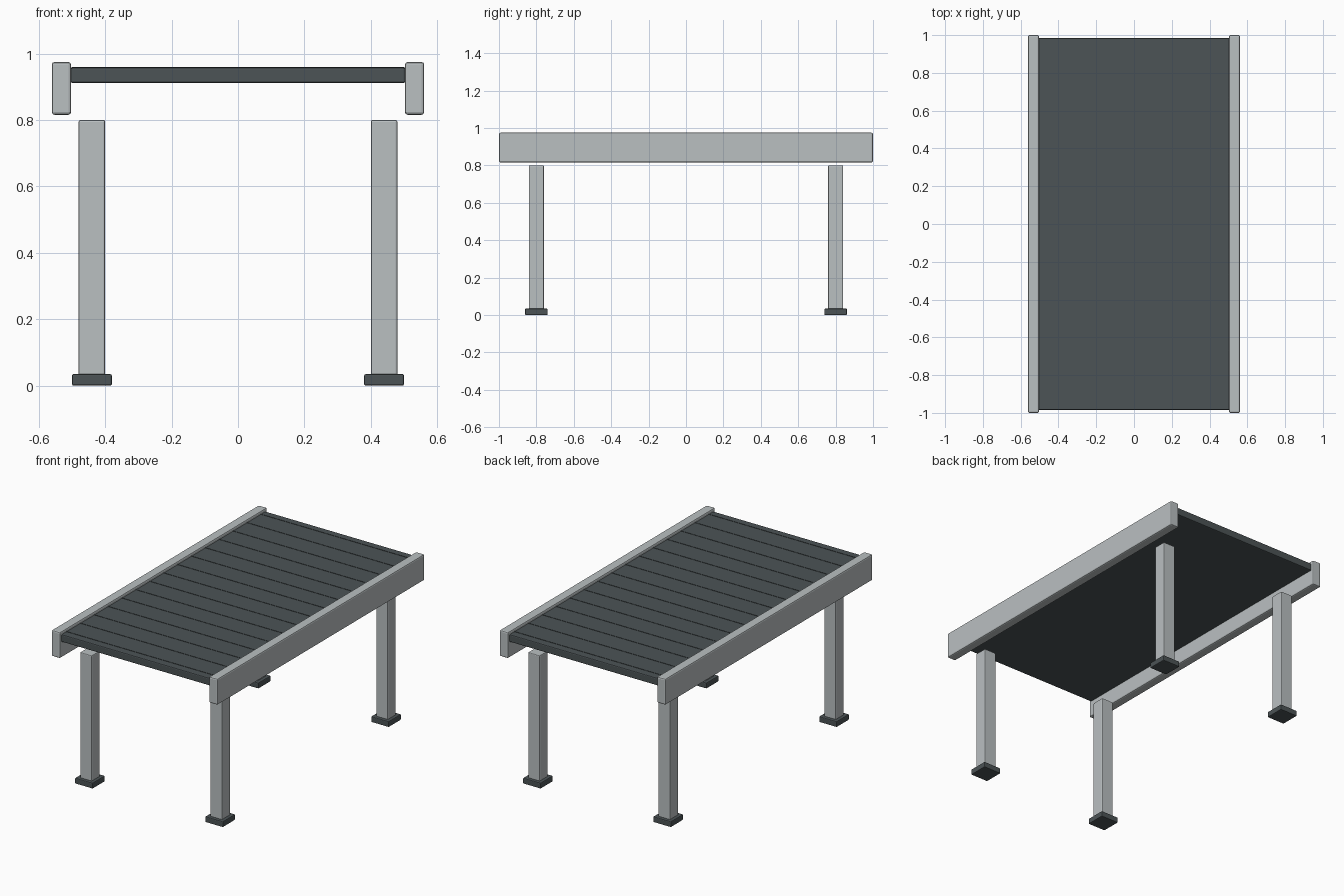
import bpy, bmesh

if "Cube" in bpy.data.objects:
    bpy.data.objects.remove(bpy.data.objects["Cube"])


def material(name, rgb):
    m = bpy.data.materials.new(name)
    m.diffuse_color = (*rgb, 1.0)
    m.use_nodes = True
    m.node_tree.nodes["Principled BSDF"].inputs["Base Color"].default_value = m.diffuse_color
    return m


light_grey = material("light grey metal", (0.49, 0.525, 0.535))
dark_grey = material("dark grey rubber", (0.072, 0.087, 0.092))


def box(name, lo, hi, mat, bevel=0.0):
    """Box between two corners, with optional rounded edges."""
    bm = bmesh.new()
    bmesh.ops.create_cube(bm, size=1.0)
    for v in bm.verts:
        v.co = [(a + b) / 2 + c * (b - a) for a, b, c in zip(lo, hi, v.co)]
    if bevel:
        bmesh.ops.bevel(bm, geom=bm.edges[:], offset=bevel, segments=2,
                        profile=0.5, affect='EDGES')
    me = bpy.data.meshes.new(name)
    bm.to_mesh(me)
    bm.free()
    me.materials.append(mat)
    ob = bpy.data.objects.new(name, me)
    bpy.context.collection.objects.link(ob)
    return ob


# Conveyor belt
box("belt", (-0.505, -0.985, 0.912), (0.505, 0.985, 0.958), dark_grey, 0.006)

# Thin seams across the belt
for i in range(-7, 8):
    y = i * 0.134
    box("belt_seam", (-0.502, y - 0.002, 0.956), (0.502, y + 0.002, 0.960), dark_grey)

for sx, side in ((-1, "left"), (1, "right")):
    # Side rails
    x = sx * 0.532
    box(side + "_rail", (x - 0.029, -1.0, 0.816), (x + 0.029, 1.0, 0.975),
        light_grey, 0.008)
    # Legs and foot pads
    for sy, end in ((-1, "front"), (1, "back")):
        x, y = sx * 0.44, sy * 0.80
        box(f"{end}_{side}_leg", (x - 0.04, y - 0.04, 0.02),
            (x + 0.04, y + 0.04, 0.80), light_grey, 0.005)
        box(f"{end}_{side}_foot", (x - 0.06, y - 0.06, 0.0),
            (x + 0.06, y + 0.06, 0.035), dark_grey, 0.005)
